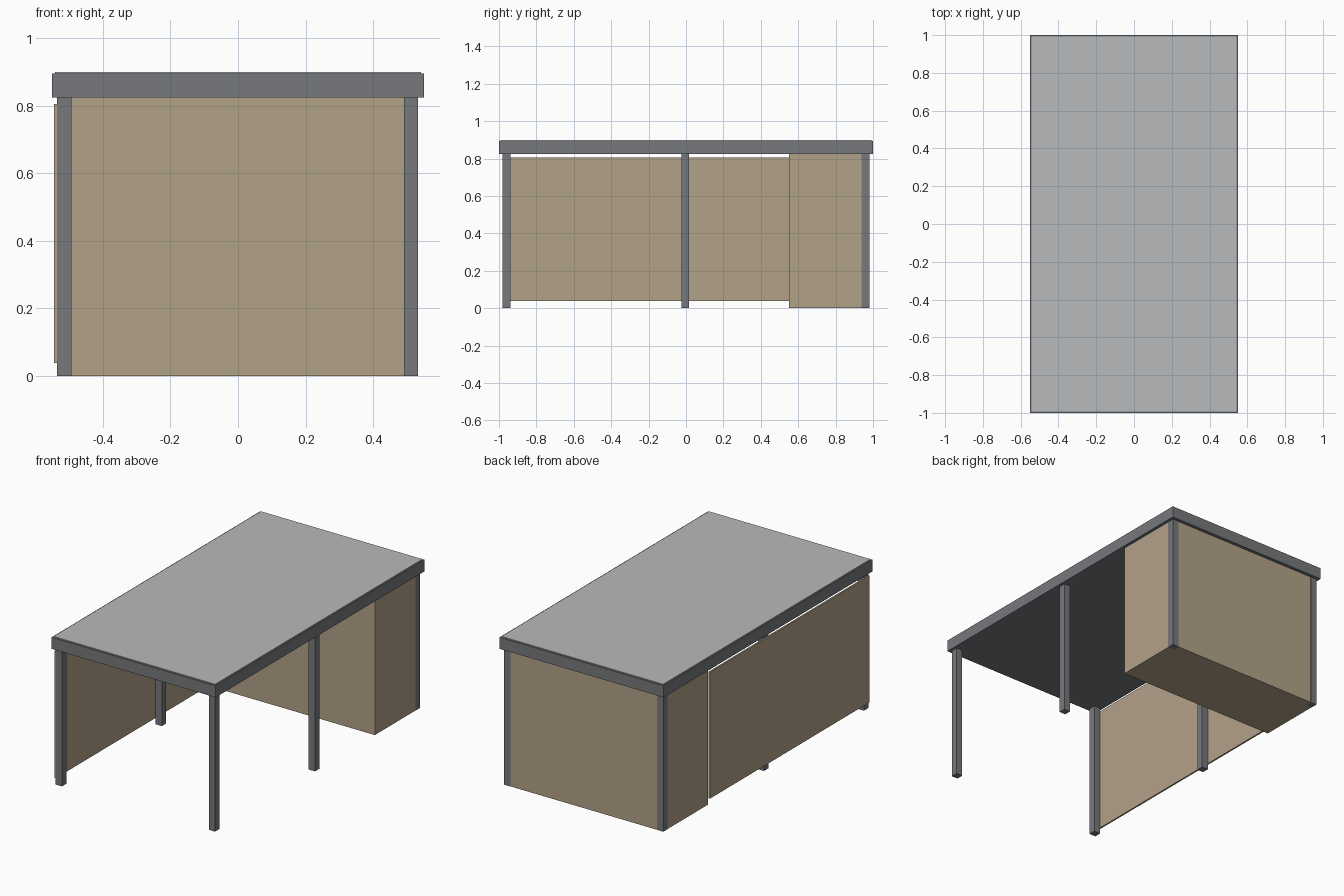
import bpy

if "Cube" in bpy.data.objects:
    bpy.data.objects.remove(bpy.data.objects["Cube"])


def material(name, color):
    m = bpy.data.materials.new(name)
    m.diffuse_color = (*color, 1)
    m.use_nodes = True
    m.node_tree.nodes["Principled BSDF"].inputs["Base Color"].default_value = m.diffuse_color
    return m


steel = material("steel", (0.18, 0.19, 0.20))
wood = material("wood", (0.45, 0.36, 0.25))
sheet = material("roof_sheet", (0.48, 0.49, 0.50))


def box(name, x, y, z, mat):
    """Box from (min, max) pairs on each axis."""
    bpy.ops.mesh.primitive_cube_add(
        size=1, location=[(a + b) / 2 for a, b in (x, y, z)])
    ob = bpy.context.object
    ob.name = name
    ob.scale = [b - a for a, b in (x, y, z)]
    bpy.ops.object.transform_apply(location=False, rotation=False, scale=True)
    ob.data.materials.append(mat)
    return ob


# Roof: solid fascia slab with a thin covering sheet on top
box("roof_slab", (-0.55, 0.55), (-1, 1), (0.825, 0.895), steel)
box("roof_covering", (-0.542, 0.542), (-0.992, 0.992), (0.895, 0.90), sheet)

# Three pairs of square posts
POST = 0.042
for label, y in (("front", -0.96), ("middle", -0.004), ("back", 0.96)):
    for side, x in (("left", -0.514), ("right", 0.512)):
        box(f"{label}_{side}_post", (x - POST / 2, x + POST / 2),
            (y - POST / 2, y + POST / 2), (0, 0.825), steel)

# Closed storage room at the back, just inside the outer post faces
box("storage_room", (-0.534, 0.532), (0.55, 0.98), (0, 0.825), wood)

# Thin side screen on the outside of the left posts
box("side_screen", (-0.545, -0.535), (-0.98, 0.55), (0.038, 0.805), wood)
